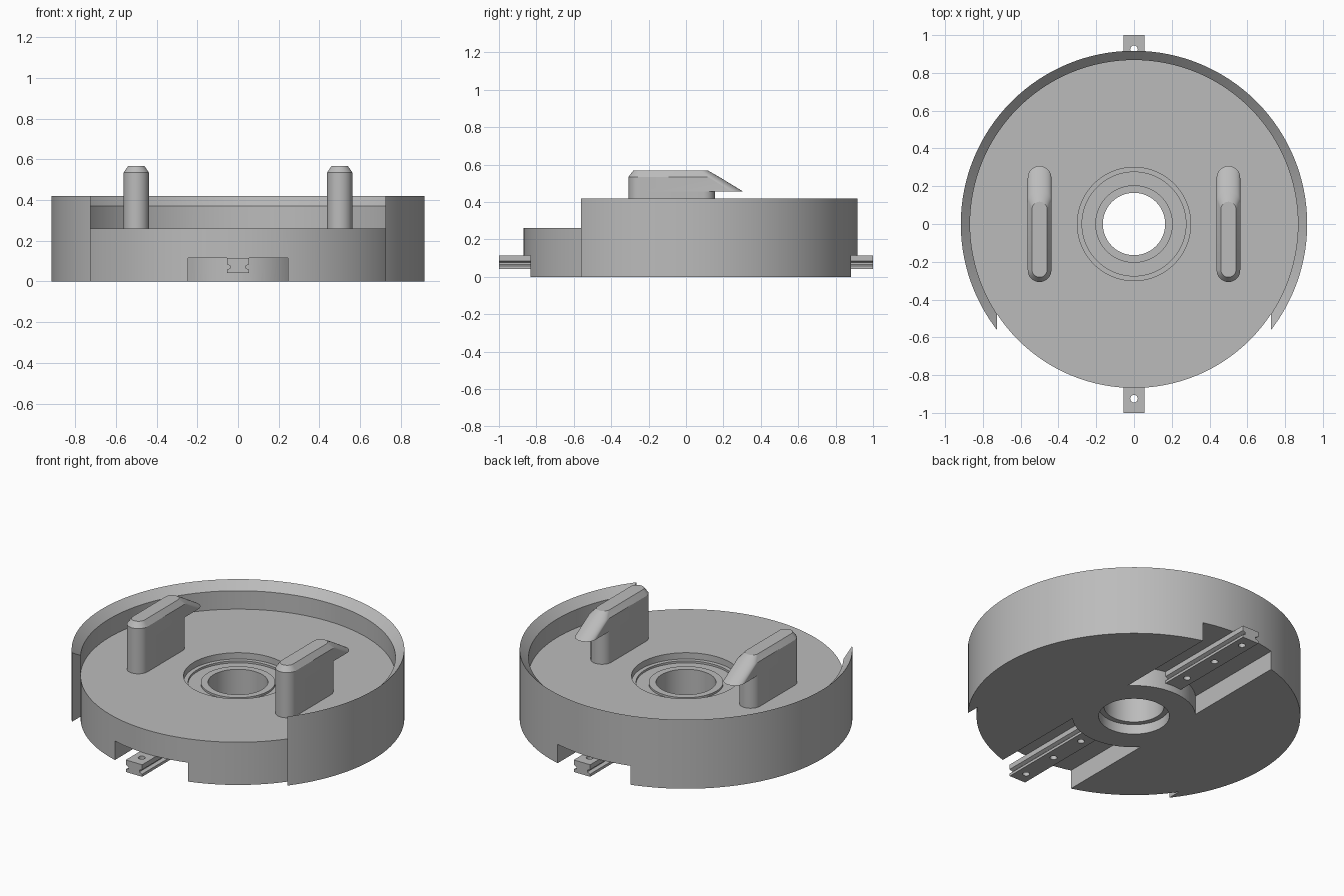
import bpy, bmesh
from math import sin, cos, pi, asin, radians
from mathutils import Vector

if "Cube" in bpy.data.objects:
    bpy.data.objects.remove(bpy.data.objects["Cube"], do_unlink=True)

grey = bpy.data.materials.new("machined grey")
grey.use_nodes = True
GREY = (0.5, 0.5, 0.5, 1)
grey.diffuse_color = GREY
grey.node_tree.nodes["Principled BSDF"].inputs["Base Color"].default_value = GREY

DISC_R, RIM_R, FLOOR = 0.868, 0.917, 0.26
HUB_R, SLOT_X, SLOT_Z = 0.34, 0.245, 0.115


def finish(name, bm):
    bmesh.ops.recalc_face_normals(bm, faces=bm.faces)
    mesh = bpy.data.meshes.new(name)
    bm.to_mesh(mesh)
    bm.free()
    mesh.materials.append(grey)
    obj = bpy.data.objects.new(name, mesh)
    bpy.context.collection.objects.link(obj)
    return obj


def lathe(name, profile, steps=128):
    """Spin a closed (radius, z) profile around z."""
    bm = bmesh.new()
    rings = [[bm.verts.new((r * cos(2 * pi * i / steps), r * sin(2 * pi * i / steps), z))
              for r, z in profile] for i in range(steps)]
    n = len(profile)
    for i in range(steps):
        a, b = rings[i], rings[(i + 1) % steps]
        for j in range(n):
            k = (j + 1) % n
            bm.faces.new((a[j], b[j], b[k], a[k]))
    return finish(name, bm)


def loft(name, sections):
    """Skin matching point loops and cap both ends."""
    bm = bmesh.new()
    loops = [[bm.verts.new(p) for p in s] for s in sections]
    n = len(loops[0])
    for a, b in zip(loops, loops[1:]):
        for j in range(n):
            k = (j + 1) % n
            bm.faces.new((a[j], a[k], b[k], b[j]))
    bm.faces.new(loops[0])
    bm.faces.new(loops[-1])
    return finish(name, bm)


def prism(name, outline, z0, z1):
    return loft(name, [[(x, y, z) for x, y in outline] for z in (z0, z1)])


def circle(r, y=0, steps=24):
    return [(r * cos(2 * pi * i / steps), y + r * sin(2 * pi * i / steps)) for i in range(steps)]


def cut(obj, cutters):
    bpy.context.view_layer.objects.active = obj
    for c in cutters:
        mod = obj.modifiers.new("cut", 'BOOLEAN')
        mod.operation, mod.solver, mod.object = 'DIFFERENCE', 'EXACT', c
        bpy.ops.object.modifier_apply(modifier=mod.name)


def stadium(x, y0, y1, r, z, steps=16):
    """Long loop with round ends, lying along y."""
    pts = []
    for yc, start in ((y1 - r, 0), (y0 + r, pi)):
        for i in range(steps + 1):
            a = start + pi * i / steps
            pts.append((x + r * cos(a), yc + r * sin(a), z))
    return pts


# Main disc with bearing seat, and the outer rim with a knife edge
disc = lathe("base_disc", [(0.195, 0), (DISC_R, 0), (DISC_R, FLOOR), (0.3, FLOOR),
                           (0.3, 0.06), (0.195, 0.06)])
rim = lathe("outer_rim", [(DISC_R, 0), (RIM_R, 0), (RIM_R, 0.42), (DISC_R, 0.372)])

# Bearing: outer race, recessed shield, inner race
bearing = lathe("bearing", [(0.165, 0.06), (0.3, 0.06), (0.3, 0.222), (0.275, 0.222),
                            (0.275, 0.21), (0.205, 0.21), (0.205, 0.222), (0.165, 0.222)])

# Underside slots that stop at the round hub, and the front gap in the rim
half = asin(SLOT_X / HUB_R)
arc = [(HUB_R * sin(t), HUB_R * cos(t)) for t in [half * (i / 12 - 1) for i in range(25)]]
slot_outline = arc + [(SLOT_X, 1.2), (-SLOT_X, 1.2)]
slots = [prism("slot_cutter", [(x, s * y) for x, y in slot_outline], -0.1, SLOT_Z)
         for s in (1, -1)]
gap = prism("gap_cutter", [(-0.725, -1.2), (0.725, -1.2), (0.725, -0.4), (-0.725, -0.4)], -0.1, 1)
cut(disc, slots)
cut(rim, [gap, slots[0]])
helpers = slots + [gap]

# Grooved rails with screw holes
side = [(0.055, SLOT_Z), (0.055, 0.085), (0.036, 0.076), (0.036, 0.066),
        (0.055, 0.058), (0.055, 0.042)]
rail_profile = side + [(-x, z) for x, z in reversed(side)]
parts = [disc, rim, bearing]
for label, s in (("back", 1), ("front", -1)):
    rail = loft(label + "_rail", [[(x, s * y, z) for x, z in rail_profile] for y in (0.335, 1)])
    drills = [prism("drill", circle(0.02, s * y), -0.1, 0.2) for y in (0.455, 0.69, 0.925)]
    cut(rail, drills)
    helpers += drills
    parts.append(rail)

# Upright hooks with a chamfered top and a slanted nose
for label, x in (("left", 0.5), ("right", -0.5)):
    parts.append(loft(label + "_hook", [
        stadium(x, -0.307, 0.155, 0.0625, FLOOR - 0.01),
        stadium(x, -0.307, 0.155, 0.0625, 0.455),
        stadium(x, -0.307, 0.307, 0.0625, 0.455),
        stadium(x, -0.307, 0.176, 0.0625, 0.535),
        stadium(x, -0.282, 0.118, 0.04, 0.568)]))

for h in helpers:
    bpy.data.objects.remove(h, do_unlink=True)

bpy.ops.object.select_all(action='DESELECT')
for p in parts:
    p.select_set(True)
bpy.context.view_layer.objects.active = disc
bpy.ops.object.shade_smooth_by_angle(angle=radians(25))
